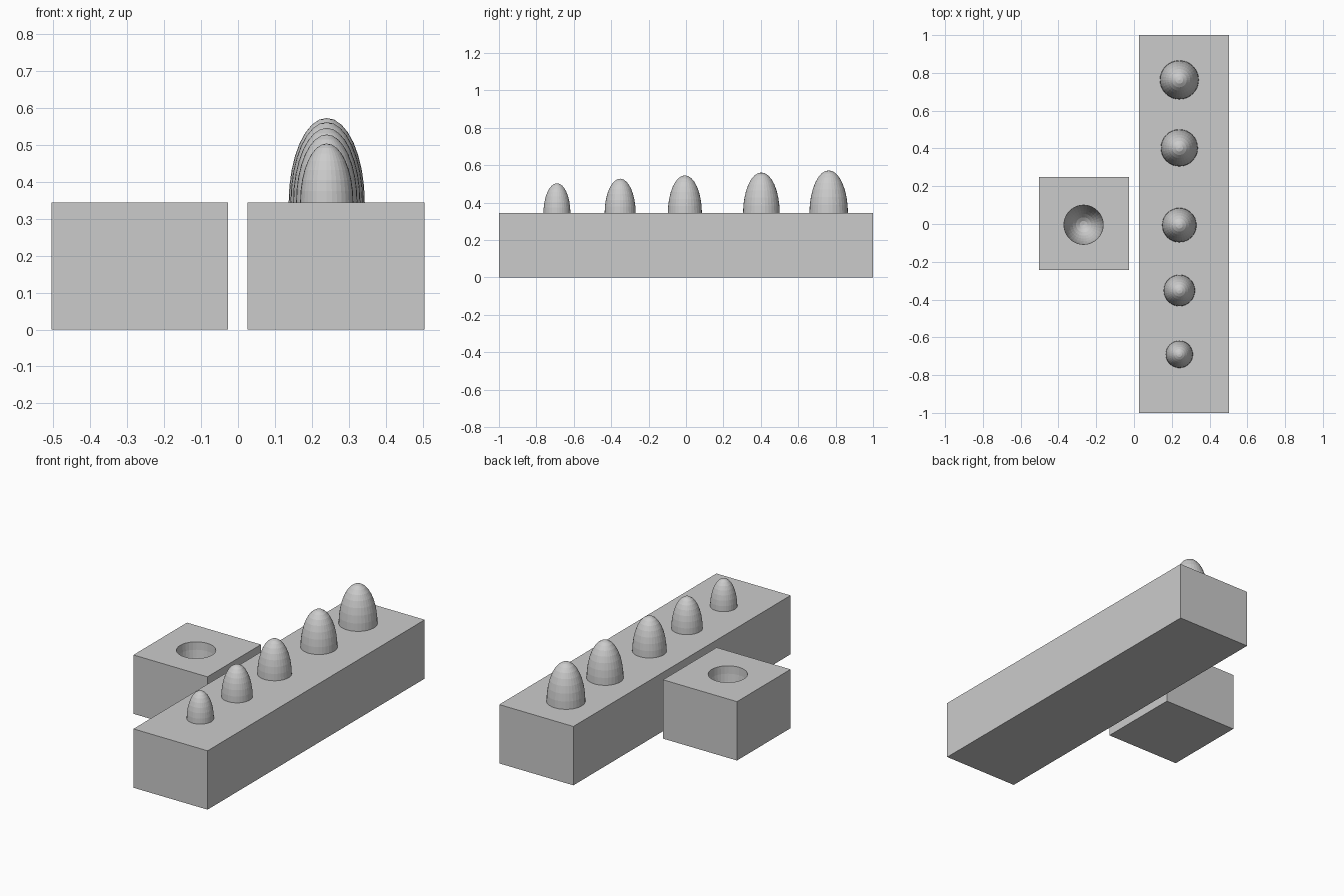
import bpy, bmesh, math

if "Cube" in bpy.data.objects:
    bpy.data.objects.remove(bpy.data.objects["Cube"])

TOP = 0.343      # height of both blocks
RATIO = 2.225    # dome height / dome radius
SEGS, RINGS = 32, 8

grey = bpy.data.materials.new("plain_grey")
grey.diffuse_color = (0.6, 0.6, 0.6, 1)
grey.use_nodes = True
grey.node_tree.nodes["Principled BSDF"].inputs["Base Color"].default_value = grey.diffuse_color


def finish(name, bm):
    bmesh.ops.recalc_face_normals(bm, faces=bm.faces)
    me = bpy.data.meshes.new(name)
    bm.to_mesh(me)
    bm.free()
    me.materials.append(grey)
    ob = bpy.data.objects.new(name, me)
    bpy.context.collection.objects.link(ob)
    return ob


def block(name, x0, x1, y0, y1):
    bm = bmesh.new()
    bmesh.ops.create_cube(bm, size=1)
    for v in bm.verts:
        v.co = ((x0 + x1) / 2 + v.co.x * (x1 - x0),
                (y0 + y1) / 2 + v.co.y * (y1 - y0),
                TOP * (v.co.z + 0.5))
    return finish(name, bm)


def dome(name, x, y, r, direction, skirt):
    """Half ellipsoid from the block top, with a short straight skirt behind it."""
    bm = bmesh.new()
    profile = [(r, -skirt)] + [
        (r * math.cos(i * math.pi / 2 / RINGS), r * RATIO * math.sin(i * math.pi / 2 / RINGS))
        for i in range(RINGS)]
    rings = [[bm.verts.new((x + pr * math.cos(2 * math.pi * k / SEGS),
                            y + pr * math.sin(2 * math.pi * k / SEGS),
                            TOP + direction * h)) for k in range(SEGS)]
             for pr, h in profile]
    tip = bm.verts.new((x, y, TOP + direction * r * RATIO))
    bm.faces.new(rings[0])
    for a, b in zip(rings, rings[1:]):
        for k in range(SEGS):
            n = (k + 1) % SEGS
            bm.faces.new((a[k], a[n], b[n], b[k]))
    for k in range(SEGS):
        bm.faces.new((rings[-1][k], rings[-1][(k + 1) % SEGS], tip))
    return finish(name, bm)


# Long base with a row of growing domes
block("long_base", 0.026, 0.504, -1, 1)
for i, (y, r) in enumerate([(-0.69, 0.072), (-0.352, 0.083), (-0.006, 0.091),
                            (0.403, 0.098), (0.763, 0.103)]):
    dome(f"dome_{i + 1}", 0.24, y, r, 1, 0.01)

# Small block with an egg-shaped socket cut into its top
socket = block("socket_block", -0.504, -0.027, -0.243, 0.25)
cutter = dome("socket_cutter", -0.267, -0.004, 0.104, -1, 0.05)
cutter.hide_render = True
cutter.hide_set(True)
mod = socket.modifiers.new("socket_cut", 'BOOLEAN')
mod.operation = 'DIFFERENCE'
mod.solver = 'EXACT'
mod.object = cutter
bpy.context.view_layer.objects.active = socket
bpy.ops.object.modifier_apply(modifier=mod.name)
bpy.data.objects.remove(cutter)
